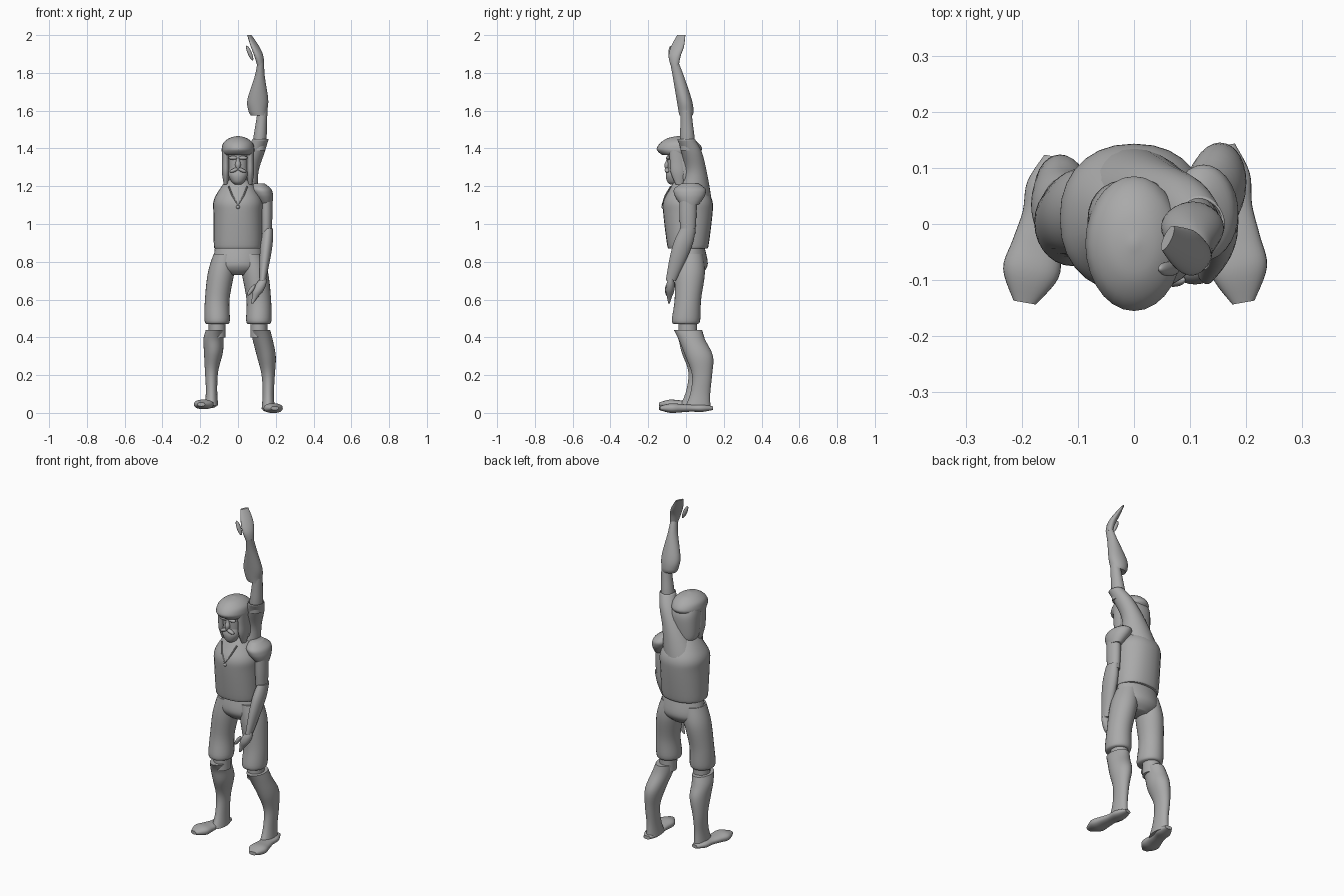
import bpy, bmesh, math
from mathutils import Vector

old = bpy.data.objects.get("Cube")
if old:
    bpy.data.objects.remove(old)

grey = bpy.data.materials.new("plain_grey")
grey.use_nodes = True
grey.diffuse_color = (.4, .4, .4, 1)
grey.node_tree.nodes["Principled BSDF"].inputs["Base Color"].default_value = grey.diffuse_color


def finish(obj):
    obj.data.materials.append(grey)
    bpy.ops.object.select_all(action='DESELECT')
    obj.select_set(True)
    bpy.context.view_layer.objects.active = obj
    bpy.ops.object.shade_smooth_by_angle(angle=math.radians(50))
    return obj


def spline(before, start, end, after, t):
    """Smooth curve from start to end, steered by the neighbouring keys."""
    leave, arrive = (end - before) / 2, (after - start) / 2
    ease = t * t * (3 - 2 * t)
    return start.lerp(end, ease) + leave * t * (1 - t) ** 2 - arrive * t * t * (1 - t)


def loft(name, rings, turn=0, upright=False, power=1, caps=True):
    """Skin of ellipses (x, y, z, half width, half depth), eased between rings.
    turn rotates each ellipse about z; upright stands the ellipses on edge."""
    sides, steps = 28, 5
    keys = [Vector(ring) for ring in rings]
    keys = [keys[0], *keys, keys[-1]]
    path = [spline(*keys[i:i + 4], step / steps) for i in range(len(rings) - 1) for step in range(steps)]
    path.append(keys[-1])
    turn = math.radians(turn)
    across = Vector((math.cos(turn), math.sin(turn), 0))
    along = Vector((0, 0, 1)) if upright else Vector((-across.y, across.x, 0))
    bm = bmesh.new()
    loops = []
    for point in path:
        loop = []
        for k in range(sides):
            c, s = math.cos(math.tau * k / sides), math.sin(math.tau * k / sides)
            c, s = math.copysign(abs(c) ** power, c), math.copysign(abs(s) ** power, s)
            loop.append(bm.verts.new(Vector(point[:3]) + across * c * point[3] + along * s * point[4]))
        loops.append(loop)
    for lower, upper in zip(loops, loops[1:]):
        for k in range(sides):
            bm.faces.new((lower[k - 1], lower[k], upper[k], upper[k - 1]))
    if caps:
        bm.faces.new(loops[0])
        bm.faces.new(loops[-1])
    bmesh.ops.recalc_face_normals(bm, faces=bm.faces)
    mesh = bpy.data.meshes.new(name)
    bm.to_mesh(mesh)
    bm.free()
    obj = bpy.data.objects.new(name, mesh)
    bpy.context.collection.objects.link(obj)
    return finish(obj)


def stack(name, x, y, layers, **options):
    """Loft on a vertical axis from layers (z, half width, half depth)."""
    return loft(name, [(x, y, *layer) for layer in layers], **options)


def limb(name, start, end, widths, depth, **options):
    """Loft along a straight bone with evenly spaced half widths."""
    start, end = Vector(start), Vector(end)
    last = len(widths) - 1
    rings = [(*start.lerp(end, i / last), width, width * depth) for i, width in enumerate(widths)]
    return loft(name, rings, **options)


def blob(name, location, size, tilt=0):
    bpy.ops.mesh.primitive_uv_sphere_add(segments=24, ring_count=14, location=location, rotation=(0, tilt, 0))
    obj = bpy.context.object
    obj.name = name
    obj.scale = size
    return finish(obj)


def cord(name, points, radius):
    curve = bpy.data.curves.new(name, 'CURVE')
    curve.dimensions = '3D'
    curve.bevel_depth = radius
    line = curve.splines.new('POLY')
    line.points.add(len(points) - 1)
    for knot, position in zip(line.points, points):
        knot.co = (*position, 1)
    curve.materials.append(grey)
    obj = bpy.data.objects.new(name, curve)
    bpy.context.collection.objects.link(obj)


# Vest with its neck cord
stack("vest", 0, .01, [(.87, .12, .1), (.89, .128, .11), (1.05, .13, .13),
                       (1.12, .13, .13), (1.18, .1, .1), (1.25, .05, .06)], power=.9)
cord("neck_cord", [(-.05, -.08, 1.2), (-.03, -.11, 1.15), (0, -.125, 1.1),
                   (.03, -.11, 1.15), (.05, -.08, 1.2)], .004)
blob("pendant", (0, -.12, 1.09), (.01, .01, .01))

# Breeches
stack("breeches_seat", 0, .025, [(.89, .12, .07), (.8, .13, .09), (.76, .12, .08), (.73, .06, .05)])

for side, s, shift in (("left", 1, 0), ("right", -1, .02)):
    def place(x, y, z):
        return s * (x - shift), y - shift, z + shift

    # Legs, boots and feet
    loft(side + "_breeches_leg", [(s * .07, .02, .84, .06, .07), (s * .09, .02, .74, .07, .08),
                                  (s * .11, .01, .6, .065, .07), (s * .11, 0, .49, .067, .075),
                                  (s * .11, 0, .47, .055, .06)])
    limb(side + "_knee", (s * .11, .01, .5), (s * .11, .01, .4), [.045, .045], 1.1)
    loft(side + "_boot", [(s * .12, .01, .44, .05, .075), (s * .13, .03, .39, .053, .07),
                          (*place(.15, .07, .3), .05, .073), (*place(.16, .085, .2), .035, .053),
                          (*place(.16, .075, .1), .03, .053), (*place(.16, .06, .02), .035, .07)])
    limb(side + "_foot", place(.16, .14, .025), (s * .195, -.14, .025 + shift),
         [.02, .04, .037, .044, .05, .02], .5, turn=s * 10, upright=True, power=.85)

    # Hair locks, moustache and brows
    limb(side + "_side_lock", (s * .065, -.035, 1.21), (s * .065, -.05, 1.39), [.01, .02, .02, .02], 2)
    blob(side + "_moustache", (s * .02, -.1, 1.285), (.026, .013, .01), s * .4)
    blob(side + "_brow", (s * .026, -.095, 1.35), (.025, .012, .01))

# Lowered arm
limb("left_sleeve", (.11, .02, 1.215), (.15, .02, 1.1), [.03, .055, .055, .045, .03], 1.5)
limb("left_upper_arm", (.15, .01, 1.14), (.15, .01, .95), [.032, .032, .028], 1.4)
limb("left_forearm", (.16, .01, .975), (.13, -.08, .7), [.026, .032, .03, .024, .017], 1.6)
limb("left_hand", (.135, -.08, .71), (.075, -.09, .58), [.018, .028, .028, .016, .006], .8)
blob("left_thumb", (.07, -.1, .65), (.011, .012, .035), .6)

# Raised arm
limb("right_upper_arm", (.11, .01, 1.39), (.13, 0, 1.6), [.036, .035, .03, .026], 1.1)
loft("right_forearm", [(.11, 0, 1.575, .043, .035), (.105, 0, 1.6, .05, .04), (.105, -.01, 1.66, .055, .04),
                       (.115, -.04, 1.78, .027, .03), (.12, -.06, 1.85, .018, .023)])
loft("right_hand", [(.12, -.06, 1.84, .018, .023), (.11, -.06, 1.89, .021, .034),
                    (.09, -.045, 1.94, .018, .037), (.06, -.025, 2, .007, .024)], turn=-25)
blob("right_thumb", (.062, -.08, 1.905), (.011, .013, .042), -.4)

# Stretched cloth that runs from the vest up to the raised sleeve
cloth = loft("raised_sleeve", [(-.01, .035, 1.1, .1, .1), (.01, .04, 1.17, .09, .085), (.045, .05, 1.28, .06, .055),
                               (.09, .03, 1.38, .047, .05), (.12, 0, 1.45, .038, .042)], caps=False)
cloth.modifiers.new("thickness", 'SOLIDIFY').thickness = .004

# Head, hair and cap
stack("face", 0, -.04, [(1.24, .035, .045), (1.28, .05, .055), (1.4, .052, .06)], power=.8)
loft("back_hair", [(0, .025, 1.21, .06, .04), (0, .01, 1.24, .08, .065), (0, 0, 1.35, .083, .08),
                   (0, -.01, 1.4, .08, .075)], power=.85)
stack("cap", 0, -.035, [(1.365, .075, .09), (1.38, .085, .11), (1.4, .086, .12), (1.43, .077, .1),
                        (1.455, .045, .06), (1.466, .005, .006)])
stack("beard", 0, -.065, [(1.21, .018, .02), (1.225, .035, .035), (1.26, .05, .042), (1.3, .045, .03)])
limb("nose", (0, -.1, 1.29), (0, -.09, 1.36), [.008, .015, .01, .008], 1.2)
